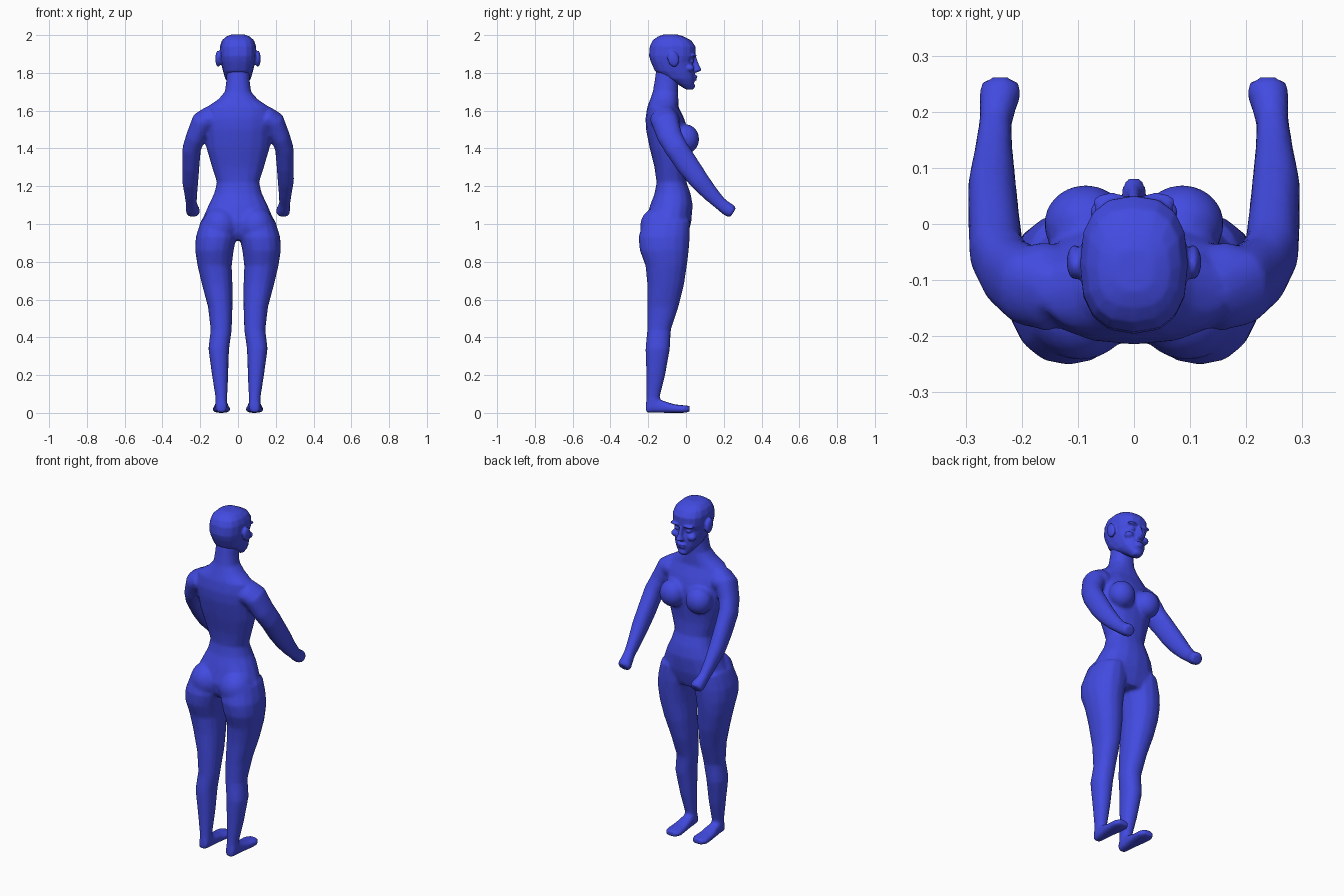
import bpy, bmesh, math
from mathutils import Vector, Matrix

skin = bpy.data.materials.new("blue")
skin.diffuse_color = (0.055, 0.07, 0.75, 1)


def loft(bm, rings, n=16, p=0.9):
    """Closed tube through rings given as (centre, half axis u, half axis v)."""
    loops = []
    for c, u, v in rings:
        loop = []
        for i in range(n):
            a = 2 * math.pi * i / n
            ca, sa = math.cos(a), math.sin(a)
            loop.append(bm.verts.new(Vector(c)
                        + Vector(u) * math.copysign(abs(ca) ** p, ca)
                        + Vector(v) * math.copysign(abs(sa) ** p, sa)))
        loops.append(loop)
    for a, b in zip(loops, loops[1:]):
        for i in range(n):
            j = (i + 1) % n
            bm.faces.new((a[i], a[j], b[j], b[i]))
    bm.faces.new(loops[0][::-1])
    bm.faces.new(loops[-1])


def upright(bm, rows, p=0.9):
    """Rows of (z, centre x, half width, back y, front y)."""
    loft(bm, [((cx, (b + f) / 2, z), (rx, 0, 0), (0, (f - b) / 2, 0))
              for z, cx, rx, b, f in rows], p=p)


def limb(bm, rows):
    """Rows of (x, y, z, side radius, depth radius) along a bent path."""
    pts = [Vector(r[:3]) for r in rows]
    rings = []
    for i, r in enumerate(rows):
        t = (pts[min(i + 1, len(pts) - 1)] - pts[max(i - 1, 0)]).normalized()
        u = Vector((1, 0, 0))
        u = (u - t * u.dot(t)).normalized()
        rings.append((pts[i], u * r[3], t.cross(u) * r[4]))
    loft(bm, rings)


def ball(bm, c, r, tilt=0):
    m = Matrix.Translation(c) @ Matrix.Rotation(tilt, 4, 'X') @ Matrix.Diagonal((*r, 1))
    bmesh.ops.create_icosphere(bm, subdivisions=3, radius=1, matrix=m)


def mirror(bm):
    d = bmesh.ops.duplicate(bm, geom=bm.verts[:] + bm.edges[:] + bm.faces[:])
    for v in d["geom"]:
        if isinstance(v, bmesh.types.BMVert):
            v.co.x *= -1


def finish(bm, name, voxel, smooth, ratio):
    """Fuse the volumes into one skin, soften the seams and thin the mesh."""
    bmesh.ops.recalc_face_normals(bm, faces=bm.faces[:])
    me = bpy.data.meshes.new(name)
    bm.to_mesh(me)
    bm.free()
    ob = bpy.data.objects.new(name, me)
    bpy.context.collection.objects.link(ob)
    me.materials.append(skin)
    m = ob.modifiers.new("fuse", 'REMESH')
    m.mode, m.voxel_size, m.use_smooth_shade = 'VOXEL', voxel, True
    m = ob.modifiers.new("soften", 'SMOOTH')
    m.factor, m.iterations = 0.5, smooth
    m = ob.modifiers.new("thin", 'DECIMATE')
    m.ratio = ratio
    return ob


bm = bmesh.new()
# leg
upright(bm, [
    (0.03, 0.088, 0.033, -0.21, -0.13), (0.08, 0.088, 0.031, -0.21, -0.14),
    (0.20, 0.095, 0.043, -0.21, -0.11), (0.34, 0.102, 0.055, -0.215, -0.085),
    (0.44, 0.089, 0.056, -0.205, -0.08), (0.56, 0.094, 0.065, -0.205, -0.04),
    (0.68, 0.110, 0.081, -0.205, -0.01), (0.78, 0.124, 0.091, -0.215, 0.005),
    (0.86, 0.125, 0.102, -0.245, 0.015), (0.93, 0.116, 0.108, -0.252, 0.02),
    (1.02, 0.108, 0.088, -0.225, 0.02)])
# foot
loft(bm, [((x, y, (lo + hi) / 2), (rx, 0, 0), (0, 0, (hi - lo) / 2))
          for x, y, rx, lo, hi in [
              (0.088, -0.212, 0.025, 0.0, 0.06), (0.088, -0.14, 0.034, 0.0, 0.07),
              (0.088, -0.06, 0.044, 0.0, 0.045), (0.088, -0.01, 0.048, 0.0, 0.04),
              (0.088, 0.02, 0.032, 0.005, 0.037)]], p=0.7)
# arm and closed hand
limb(bm, [
    (0.14, -0.125, 1.57, 0.055, 0.07), (0.19, -0.11, 1.54, 0.058, 0.072),
    (0.225, -0.085, 1.46, 0.051, 0.066), (0.245, -0.05, 1.40, 0.049, 0.062),
    (0.25, 0.01, 1.31, 0.046, 0.06), (0.253, 0.07, 1.23, 0.043, 0.053),
    (0.25, 0.13, 1.16, 0.034, 0.043), (0.247, 0.18, 1.11, 0.029, 0.035),
    (0.243, 0.21, 1.085, 0.033, 0.036), (0.238, 0.237, 1.068, 0.038, 0.036),
    (0.238, 0.25, 1.06, 0.032, 0.028)])
# shoulder, bust, buttock
ball(bm, (0.16, -0.11, 1.55), (0.065, 0.078, 0.062))
ball(bm, (0.086, 0.0, 1.45), (0.075, 0.07, 0.078))
ball(bm, (0.095, -0.145, 0.99), (0.095, 0.098, 0.1))
mirror(bm)
# torso and neck
upright(bm, [
    (0.915, 0, 0.12, -0.18, 0.0), (0.95, 0, 0.18, -0.205, 0.012),
    (1.01, 0, 0.195, -0.215, 0.028), (1.10, 0, 0.157, -0.19, 0.036),
    (1.16, 0, 0.127, -0.167, 0.025), (1.22, 0, 0.112, -0.156, 0.003),
    (1.30, 0, 0.138, -0.167, 0.0), (1.40, 0, 0.167, -0.192, 0.01),
    (1.50, 0, 0.177, -0.212, 0.01), (1.56, 0, 0.178, -0.215, -0.01),
    (1.62, 0, 0.165, -0.205, -0.04), (1.66, 0, 0.105, -0.19, -0.04),
    (1.70, 0, 0.07, -0.176, -0.042), (1.76, 0, 0.062, -0.166, -0.04),
    (1.84, 0, 0.06, -0.155, -0.03)])
finish(bm, "body", 0.009, 5, 0.3)

# head
bm = bmesh.new()
ball(bm, (0.105, -0.068, 1.875), (0.015, 0.03, 0.044), 0.25)    # ear
ball(bm, (0.04, 0.038, 1.892), (0.034, 0.018, 0.009))           # brow
ball(bm, (0.038, 0.03, 1.862), (0.018, 0.013, 0.009))           # eye
ball(bm, (0.052, 0.02, 1.825), (0.026, 0.025, 0.02))            # cheek
mirror(bm)
ball(bm, (0, 0.045, 1.781), (0.028, 0.016, 0.008))              # upper lip
ball(bm, (0, 0.043, 1.765), (0.024, 0.015, 0.008))              # lower lip
ball(bm, (0, 0.03, 1.73), (0.028, 0.018, 0.018))                # chin
# nose
upright(bm, [
    (1.803, 0, 0.018, 0.02, 0.062), (1.815, 0, 0.022, 0.02, 0.083),
    (1.84, 0, 0.013, 0.02, 0.07), (1.885, 0, 0.01, 0.02, 0.054)])
# skull
upright(bm, [
    (1.712, 0, 0.022, 0.0, 0.038), (1.74, 0, 0.048, -0.045, 0.042),
    (1.77, 0, 0.068, -0.11, 0.046), (1.81, 0, 0.08, -0.165, 0.046),
    (1.86, 0, 0.091, -0.187, 0.036), (1.89, 0, 0.096, -0.196, 0.05),
    (1.94, 0, 0.096, -0.192, 0.05), (1.972, 0, 0.085, -0.177, 0.028),
    (1.992, 0, 0.064, -0.15, -0.01), (2.003, 0, 0.035, -0.12, -0.045)], p=0.8)
finish(bm, "head", 0.005, 3, 0.3)
